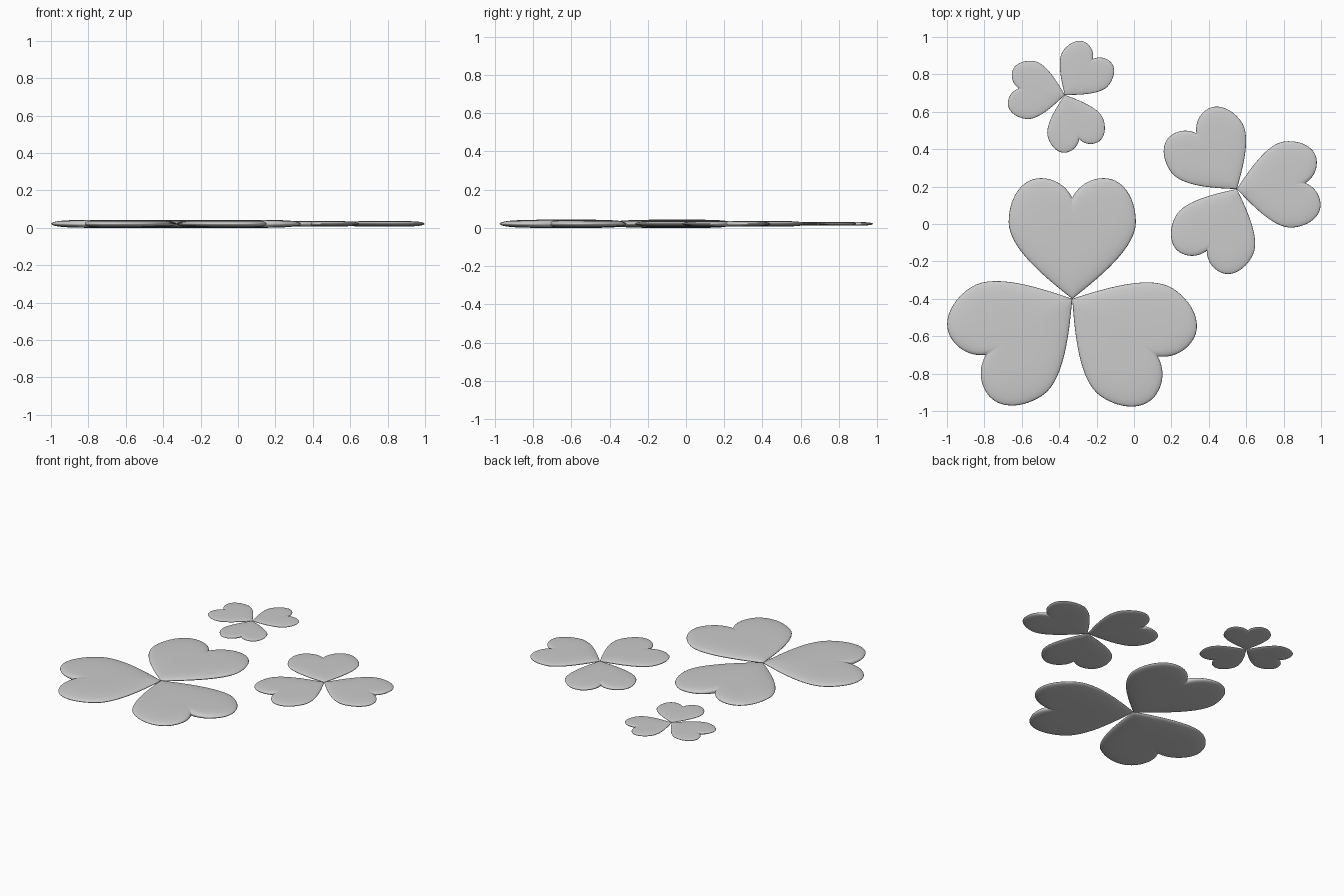
import bpy, bmesh, math
from mathutils import Vector, Matrix
from mathutils.geometry import interpolate_bezier

if "Cube" in bpy.data.objects:
    bpy.data.objects.remove(bpy.data.objects["Cube"])

HALF_THICK = 0.0215
CENTRE = Vector((0, 0.38, 0))

# Right half of the heart outline as Bezier segments, from stalk tip to notch
SEGMENTS = [
    ((0, 0), (0.14, 0.11), (0.34, 0.27), (0.34, 0.41)),
    ((0.34, 0.41), (0.34, 0.54), (0.27, 0.645), (0.17, 0.645)),
    ((0.17, 0.645), (0.09, 0.645), (0.03, 0.60), (0, 0.54)),
]


def heart_outline():
    half = []
    for seg in SEGMENTS:
        pts = interpolate_bezier(*[Vector((x, y, 0)) for x, y in seg], 15)
        half += pts[:-1]
    notch = Vector((0, 0.54, 0))
    mirrored = [Vector((-p.x, p.y, 0)) for p in reversed(half[1:])]
    return half + [notch] + mirrored


# Cushion-shaped leaflet: shrinking outlines rising to a gentle dome, both sides
def make_leaflet_mesh():
    bm = bmesh.new()
    outline = heart_outline()
    n = len(outline)

    def ring(s, side):
        z = side * HALF_THICK * math.sqrt(1 - s ** 5)
        return [bm.verts.new(CENTRE + (p - CENTRE) * s + Vector((0, 0, z))) for p in outline]

    rim = ring(1.0, 1)
    for side in (1, -1):
        prev = rim
        for s in (0.992, 0.975, 0.945, 0.9, 0.82, 0.68, 0.45, 0.2):
            cur = ring(s, side)
            for i in range(n):
                j = (i + 1) % n
                bm.faces.new((prev[i], prev[j], cur[j], cur[i]))
            prev = cur
        top = bm.verts.new(CENTRE + Vector((0, 0, side * HALF_THICK)))
        for i in range(n):
            bm.faces.new((prev[i], prev[(i + 1) % n], top))
    bmesh.ops.recalc_face_normals(bm, faces=bm.faces)
    for f in bm.faces:
        f.smooth = True
    mesh = bpy.data.meshes.new("leaflet")
    bm.to_mesh(mesh)
    bm.free()
    return mesh


# Clovers: name, centre, scale, (leaflet heading in degrees, length factor)
CLOVERS = [
    ("large_clover", (-0.33, -0.40), 1.0, ((90, 1.0), (-34, 1.02), (213, 1.02))),
    ("medium_clover", (0.55, 0.187), 0.68, ((5, 1.0), (126, 1.0), (244, 1.0))),
    ("small_clover", (-0.37, 0.69), 0.45, ((52, 1.0), (172, 1.02), (-72, 1.02))),
]

leaflet = make_leaflet_mesh()
for name, (cx, cy), scale, leaves in CLOVERS:
    for k, (angle, stretch) in enumerate(leaves, 1):
        ob = bpy.data.objects.new(f"{name}_leaflet_{k}", leaflet)
        ob.location = (cx, cy, HALF_THICK)
        ob.rotation_euler.z = math.radians(angle - 90)
        ob.scale = (scale * stretch, scale * stretch, scale)
        bpy.context.collection.objects.link(ob)
